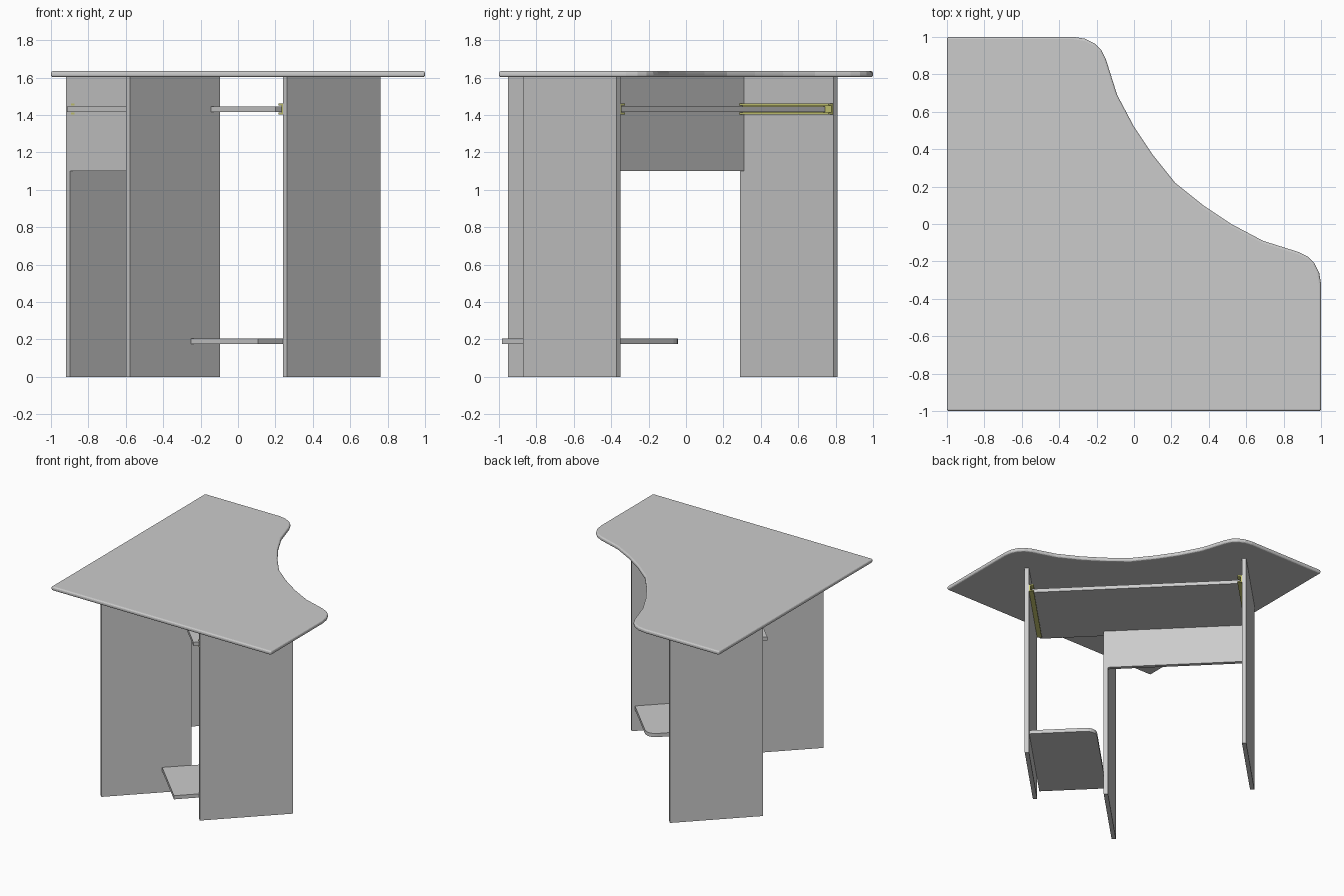
import bpy, bmesh, math
from mathutils import Matrix

if "Cube" in bpy.data.objects:
    bpy.data.objects.remove(bpy.data.objects["Cube"], do_unlink=True)


def material(name, rgb):
    m = bpy.data.materials.new(name)
    m.use_nodes = True
    m.diffuse_color = (*rgb, 1)
    m.node_tree.nodes["Principled BSDF"].inputs["Base Color"].default_value = (*rgb, 1)
    return m


GREY = material("light grey laminate", (0.6, 0.6, 0.6))
YELLOW = material("yellow metal", (0.6, 0.6, 0.18))
DIAGONAL = Matrix.Rotation(math.radians(45), 4, "Z")


def slab(name, outline, z0, z1, mat, turned=True):
    """Extrude a flat outline from z0 to z1; turned slabs lie on the desk's diagonal."""
    bm = bmesh.new()
    face = bm.faces.new([bm.verts.new((x, y, z0)) for x, y in outline])
    grown = bmesh.ops.extrude_face_region(bm, geom=[face])
    for v in grown["geom"]:
        if isinstance(v, bmesh.types.BMVert):
            v.co.z = z1
    if turned:
        bmesh.ops.transform(bm, matrix=DIAGONAL, verts=bm.verts)
    bmesh.ops.recalc_face_normals(bm, faces=bm.faces)
    mesh = bpy.data.meshes.new(name)
    bm.to_mesh(mesh)
    bm.free()
    mesh.materials.append(mat)
    obj = bpy.data.objects.new(name, mesh)
    bpy.context.collection.objects.link(obj)
    return obj


def rect(u0, u1, w0, w1):
    return [(u0, w0), (u1, w0), (u1, w1), (u0, w1)]


# Corner desktop: half of the scooped edge, mirrored across the diagonal
half = [(1, -1), (1, -0.32), (0.99, -0.26), (0.965, -0.21), (0.93, -0.175), (0.88, -0.15),
        (0.69, -0.09), (0.52, 0), (0.37, 0.1), (0.22, 0.22)]
outline = [(-1, -1)] + half + [(y, x) for x, y in reversed(half[:-1])]
top = slab("desktop", outline, 1.603, 1.635, GREY, turned=False)
bevel = top.modifiers.new("rounded rim", "BEVEL")
bevel.width = 0.012
bevel.segments = 3
bevel.limit_method = "ANGLE"
bevel.angle_limit = math.radians(60)

# Three parallel upright panels
slab("right_leg_panel", rect(-0.43, 0.275, 0.84, 0.872), 0, 1.603, GREY)
slab("left_leg_panel", rect(-0.43, 0.275, -0.802, -0.77), 0, 1.603, GREY)
slab("middle_leg_panel", rect(-1.08, -0.4, -0.264, -0.232), 0, 1.603, GREY)

# Modesty panel between the right and middle uprights
slab("modesty_panel", rect(-0.43, -0.4, -0.264, 0.84), 1.1, 1.603, GREY)

# Sliding keyboard tray on yellow channel runners
slab("keyboard_tray", rect(-0.47, 0.23, -0.753, 0.822), 1.415, 1.445, GREY)
for side, wall, inward in (("right", 0.84, -1), ("left", -0.77, 1)):
    for part, depth, z0, z1 in (("web", 0.012, 1.403, 1.462),
                                ("upper_lip", 0.035, 1.452, 1.462),
                                ("lower_lip", 0.035, 1.403, 1.413)):
        w = sorted((wall, wall + inward * depth))
        slab(f"{side}_runner_{part}", rect(-0.43, 0.272, *w), z0, z1, YELLOW)

# Low shelf with one rounded front corner
r = 0.08
arc = [(0.25 - r + r * math.cos(a), -0.264 - r + r * math.sin(a))
       for a in (math.pi / 2 * i / 6 for i in range(7))]
slab("low_shelf", [(-0.62, -0.77), (0.25, -0.77)] + arc + [(-0.62, -0.264)], 0.175, 0.205, GREY)
